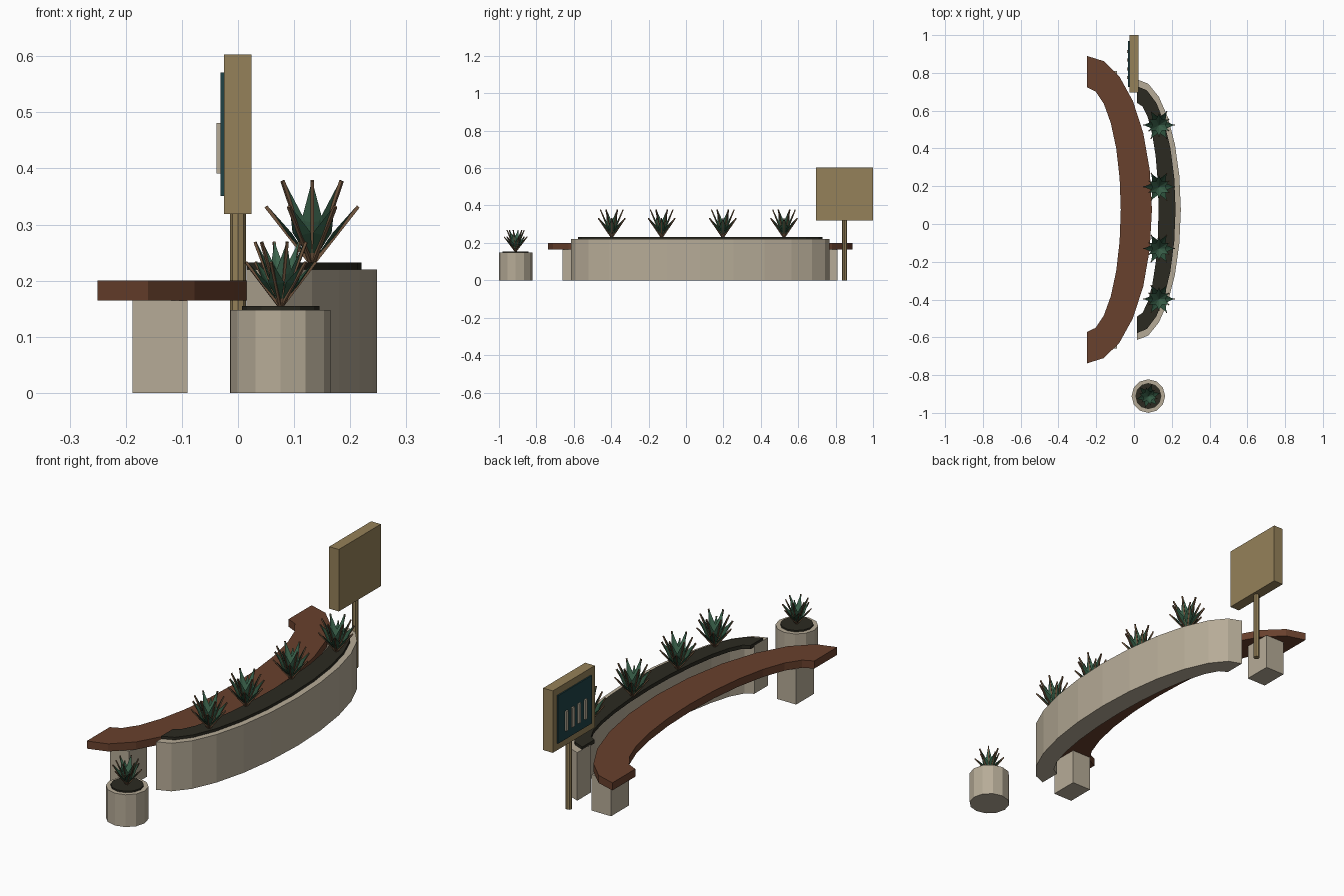
import bpy, bmesh, math
from mathutils import Vector, Matrix

if "Cube" in bpy.data.objects:
    bpy.data.objects.remove(bpy.data.objects["Cube"])


def material(name, rgb):
    m = bpy.data.materials.new(name)
    m.diffuse_color = (*rgb, 1)
    m.use_nodes = True
    m.node_tree.nodes["Principled BSDF"].inputs["Base Color"].default_value = m.diffuse_color
    return m


CONCRETE = material("pale concrete", (0.47, 0.41, 0.31))
TIMBER = material("red brown timber", (0.14, 0.052, 0.026))
SOIL = material("dark soil", (0.024, 0.023, 0.015))
TAN = material("tan sign frame", (0.30, 0.22, 0.10))
TEAL = material("dark teal", (0.014, 0.055, 0.062))
LEAF_DARK = material("dark green", (0.024, 0.075, 0.042))
LEAF_MID = material("mid green", (0.045, 0.13, 0.075))
RIB = material("bronze rib", (0.17, 0.095, 0.05))


def finish(name, bm, *mats):
    bmesh.ops.recalc_face_normals(bm, faces=bm.faces)
    me = bpy.data.meshes.new(name)
    bm.to_mesh(me)
    bm.free()
    for m in mats:
        me.materials.append(m)
    ob = bpy.data.objects.new(name, me)
    bpy.context.collection.objects.link(ob)
    return ob


def box(name, lo, hi, mat):
    lo, hi = Vector(lo), Vector(hi)
    bm = bmesh.new()
    bmesh.ops.create_cube(bm, size=1)
    for v in bm.verts:
        v.co = (lo + hi) / 2 + v.co * (hi - lo)
    return finish(name, bm, mat)


def cylinder(name, x, y, r, z0, z1, sides, mat):
    bm = bmesh.new()
    bmesh.ops.create_cone(bm, cap_ends=True, segments=sides, radius1=r, radius2=r, depth=z1 - z0,
                          matrix=Matrix.Translation((x, y, (z0 + z1) / 2)))
    return finish(name, bm, mat)


def half_ring(name, cx, cy, outer, inner, z0, z1, mat, n=12):
    """Elliptical half ring opening towards -x, radii given as (rx, ry)."""
    bm = bmesh.new()
    rings = []
    for i in range(n + 1):
        a = math.pi * i / n
        s, c = math.sin(a), math.cos(a)
        rings.append([bm.verts.new((cx + r[0] * s, cy + r[1] * c, z))
                      for r, z in ((outer, z0), (outer, z1), (inner, z1), (inner, z0))])
    for a, b in zip(rings, rings[1:]):
        for k in range(4):
            bm.faces.new((a[k], a[(k + 1) % 4], b[(k + 1) % 4], b[k]))
    bm.faces.new(rings[0])
    bm.faces.new(rings[-1])
    return finish(name, bm, mat)


def plant(name, x, y, z, scale, turn):
    """Rosette of folded pointed leaves, each with a thin rib along its back."""
    bm = bmesh.new()
    # ring: (leaf count, tip radius, tip height, angle offset, leaf material)
    for count, reach, height, offset, mi in ((6, 0.08, 0.102, 0, 0), (6, 0.058, 0.147, math.pi / 6, 1)):
        for k in range(count):
            a = turn + offset + k * math.tau / count
            out = Vector((math.cos(a), math.sin(a), 0))
            side = Vector((-math.sin(a), math.cos(a), 0))
            tip = out * reach + Vector((0, 0, height))
            back = side.cross(tip).normalized()
            if back.dot(out) < 0:
                back.negate()

            def vert(t, w, d):
                return bm.verts.new((tip * t + side * w + back * d) * scale)
            # leaf: a shallow four-sided spindle
            base, end = vert(0, 0, 0), vert(1, 0, 0)
            mid = [vert(0.5, 0.019, -0.004), vert(0.5, 0, 0.004),
                   vert(0.5, -0.019, -0.004), vert(0.5, 0, 0.0)]
            for i in range(4):
                for p in (base, end):
                    bm.faces.new((p, mid[i], mid[(i + 1) % 4])).material_index = mi
            # rib
            lo, hi = [[vert(t, w, d) for w, d in ((-0.003, 0), (0.003, 0), (0.003, 0.006), (-0.003, 0.006))]
                      for t in (0.02, 1.0)]
            quads = [lo, hi] + [(lo[i], lo[(i + 1) % 4], hi[(i + 1) % 4], hi[i]) for i in range(4)]
            for q in quads:
                bm.faces.new(q).material_index = 2
    ob = finish(name, bm, LEAF_DARK, LEAF_MID, RIB)
    ob.location = (x, y, z)


CY = 0.076  # shared middle of bench and planter

# Curved bench on two blocks
half_ring("bench_seat", -0.25, CY, (0.345, 0.814), (0.18, 0.648), 0.165, 0.2, TIMBER)
for s in (-1, 1):
    y = CY + s * 0.67
    box("bench_support", (-0.188, y - 0.065, 0), (-0.09, y + 0.065, 0.165), CONCRETE)

# Curved planter with soil and plants
half_ring("planter_wall", 0.015, CY, (0.233, 0.69), (0.135, 0.592), 0, 0.22, CONCRETE)
half_ring("planter_soil", 0.015, CY, (0.205, 0.654), (0.115, 0.566), 0.215, 0.232, SOIL)
for i, y in enumerate((-0.397, -0.13, 0.197, 0.524)):
    plant("planter_plant", 0.132, y, 0.232, 1.0, 0)

# Round pot
cylinder("pot", 0.076, -0.911, 0.089, 0, 0.148, 12, CONCRETE)
cylinder("pot_soil", 0.076, -0.911, 0.069, 0.14, 0.155, 12, SOIL)
plant("pot_plant", 0.076, -0.911, 0.155, 0.78, 0.25)

# Sign: post, board, inset panel and four bars
cylinder("sign_post", 0, 0.848, 0.014, 0, 0.33, 8, TAN)
box("sign_board", (-0.025, 0.696, 0.319), (0.024, 1.0, 0.603), TAN)
box("sign_panel", (-0.031, 0.726, 0.351), (-0.024, 0.97, 0.571), TEAL)
for k in range(4):
    y = 0.775 + k * 0.046
    box("sign_bar", (-0.038, y - 0.008, 0.391), (-0.03, y + 0.008, 0.481), CONCRETE)
